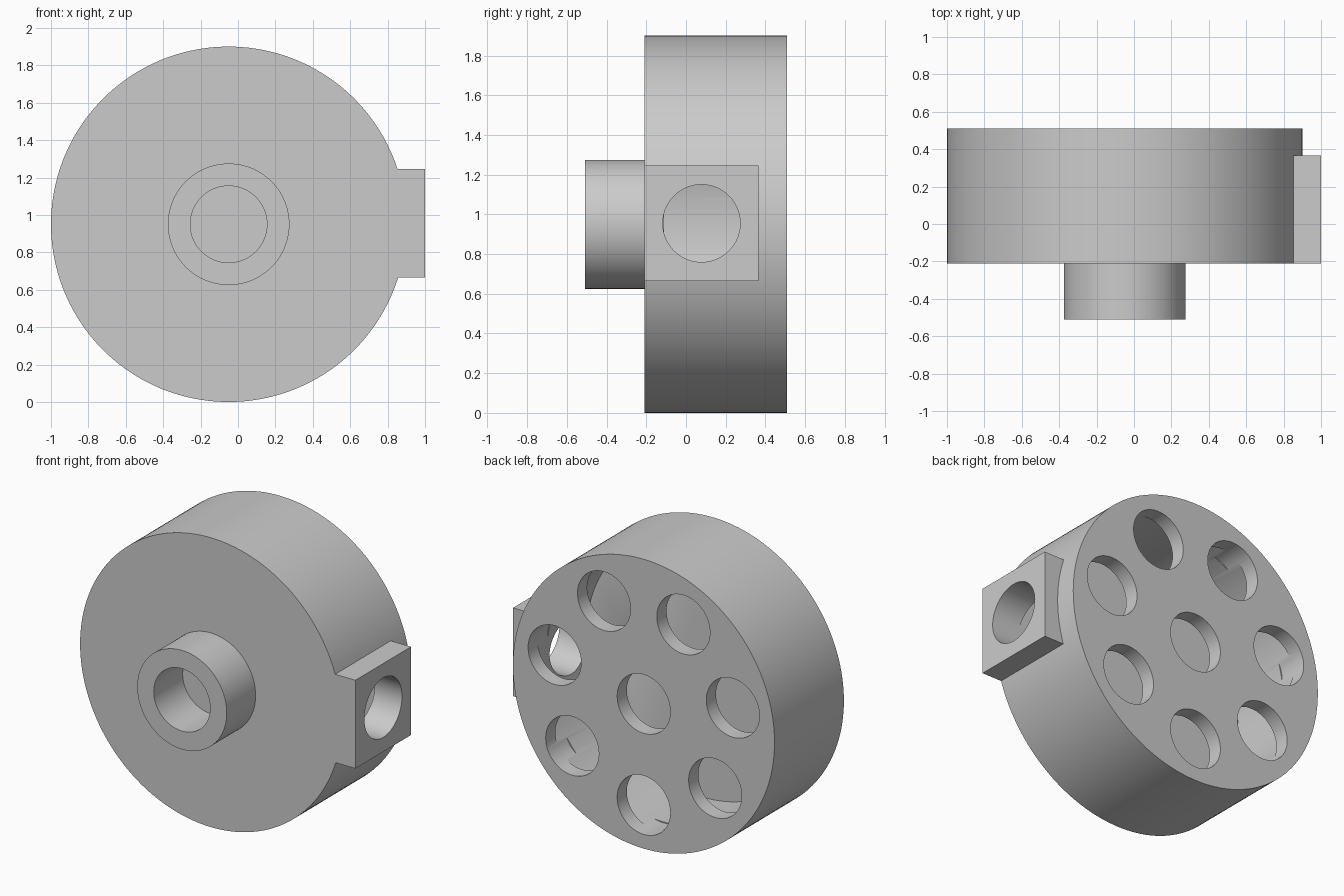
import bpy
import math
from mathutils import Vector

if "Cube" in bpy.data.objects:
    bpy.data.objects.remove(bpy.data.objects["Cube"], do_unlink=True)

CX, CZ = -0.05, 0.95            # drum axis
FRONT, BACK, NOSE = -0.21, 0.51, -0.51
WALL = 0.10
DRUM_R = 0.95

grey = bpy.data.materials.new("plain grey")
grey.use_nodes = True
colour = (0.6, 0.6, 0.6, 1.0)
grey.diffuse_color = colour
grey.node_tree.nodes["Principled BSDF"].inputs["Base Color"].default_value = colour


def cylinder(name, start, end, radius, sides=96):
    """Cylinder running from one point to another."""
    start, end = Vector(start), Vector(end)
    axis = end - start
    bpy.ops.mesh.primitive_cylinder_add(
        vertices=sides, radius=radius, depth=axis.length,
        location=(start + end) / 2,
        rotation=axis.to_track_quat('Z', 'Y').to_euler())
    ob = bpy.context.object
    ob.name = name
    ob.data.materials.append(grey)
    return ob


def along_y(name, x, z, y0, y1, radius, sides=96):
    return cylinder(name, (x, y0, z), (x, y1, z), radius, sides)


def combine(body, tool, operation):
    """Apply a boolean and discard the tool."""
    mod = body.modifiers.new(tool.name, 'BOOLEAN')
    mod.operation = operation
    mod.solver = 'EXACT'
    mod.object = tool
    bpy.context.view_layer.objects.active = body
    bpy.ops.object.modifier_apply(modifier=mod.name)
    bpy.data.objects.remove(tool, do_unlink=True)


# Drum body
drum = along_y("drum_housing", CX, CZ, FRONT, BACK, DRUM_R, 160)

# Square side port block, flush with the drum front
bpy.ops.mesh.primitive_cube_add(size=1, location=(0.9, 0.078, 0.955))
block = bpy.context.object
block.name = "side_port_block"
block.scale = (0.2, 0.576, 0.58)
block.data.materials.append(grey)
combine(drum, block, 'UNION')

# Front collar
combine(drum, along_y("front_collar", CX, CZ, NOSE, FRONT + 0.05, 0.325), 'UNION')

# Hollow chamber, blind collar bore and side port bore
combine(drum, along_y("chamber", CX, CZ, FRONT + WALL, BACK - WALL,
                      DRUM_R - WALL, 160), 'DIFFERENCE')
combine(drum, along_y("collar_bore", CX, CZ, NOSE - 0.1, FRONT, 0.205), 'DIFFERENCE')
combine(drum, cylinder("side_bore", (0.5, 0.078, 0.955), (1.1, 0.078, 0.955),
                       0.195), 'DIFFERENCE')

# Back plate holes: one in the centre, seven in a ring
holes = [(CX, CZ)]
for i in range(7):
    a = -math.pi / 2 + i * math.tau / 7
    holes.append((CX + 0.664 * math.cos(a), CZ + 0.664 * math.sin(a)))
for x, z in holes:
    combine(drum, along_y("plate_hole", x, z, BACK - 2 * WALL, BACK + 0.1,
                          0.193, 64), 'DIFFERENCE')

# Smooth round walls, crisp edges
bpy.ops.object.select_all(action='DESELECT')
drum.select_set(True)
bpy.context.view_layer.objects.active = drum
bpy.ops.object.shade_smooth_by_angle(angle=math.radians(30))
